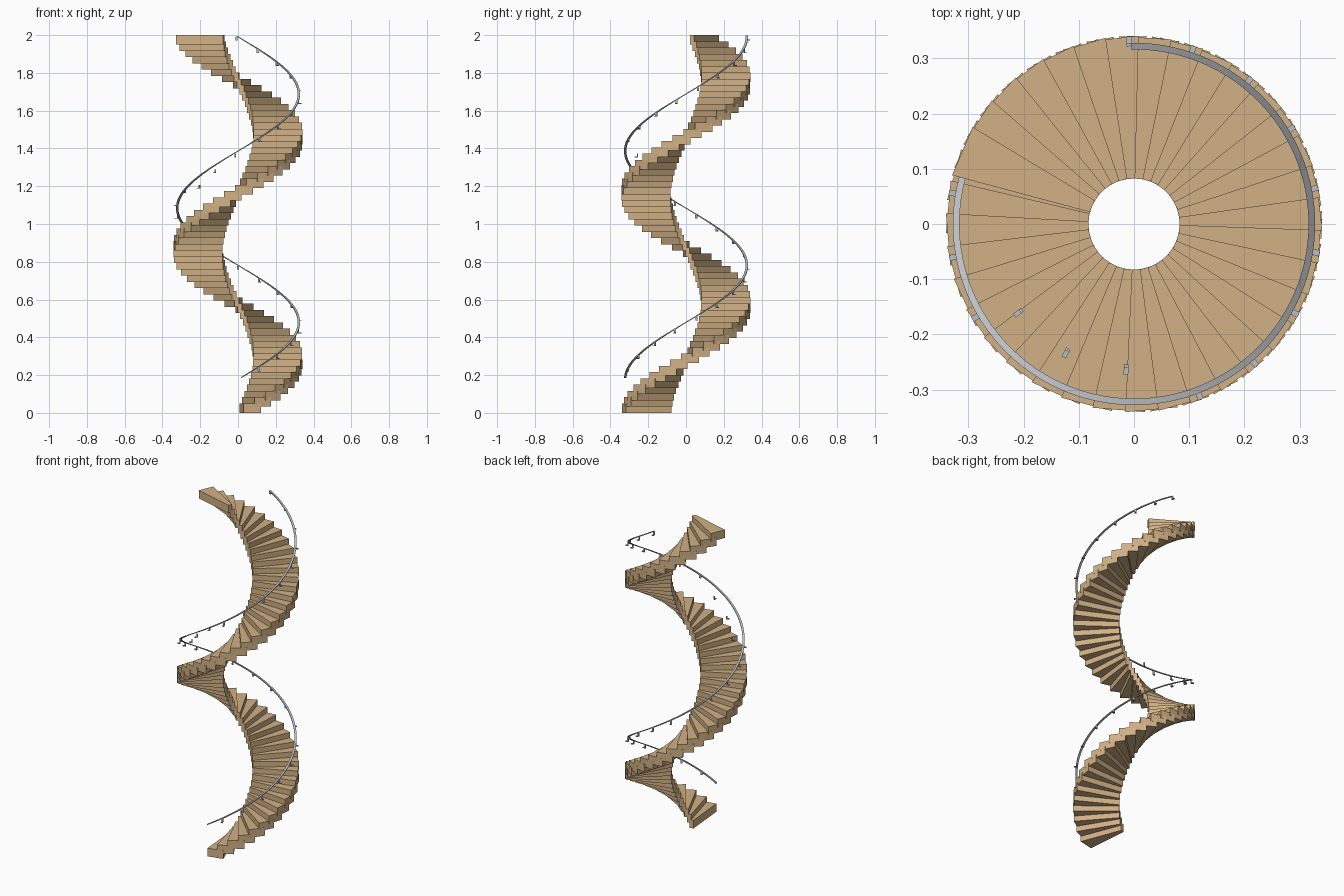
import bpy, bmesh, math
from mathutils import Vector

if "Cube" in bpy.data.objects:
    bpy.data.objects.remove(bpy.data.objects["Cube"])

def material(name, rgb):
    m = bpy.data.materials.new(name)
    m.diffuse_color = (*rgb, 1)
    m.use_nodes = True
    m.node_tree.nodes["Principled BSDF"].inputs["Base Color"].default_value = m.diffuse_color
    return m

wood = material("tan wood", (0.64, 0.44, 0.235))
metal = material("grey metal", (0.50, 0.52, 0.55))

def polar(r, deg, z):
    a = math.radians(deg)
    return Vector((r * math.cos(a), r * math.sin(a), z))

def make_object(name, bm, mat):
    bmesh.ops.recalc_face_normals(bm, faces=bm.faces)
    me = bpy.data.meshes.new(name)
    bm.to_mesh(me)
    bm.free()
    me.materials.append(mat)
    ob = bpy.data.objects.new(name, me)
    bpy.context.collection.objects.link(ob)
    return ob

def wedge(bm, r0, r1, a0, a1, z0, z1):
    """Straight-sided block between two radii, angles and heights."""
    plan = [(r0, a0), (r1, a0), (r1, a1), (r0, a1)]
    lo = [bm.verts.new(polar(r, a, z0)) for r, a in plan]
    hi = [bm.verts.new(polar(r, a, z1)) for r, a in plan]
    bm.faces.new(lo[::-1])
    bm.faces.new(hi)
    for i in range(4):
        j = (i + 1) % 4
        bm.faces.new((lo[i], lo[j], hi[j], hi[i]))

# Steps: overlapping wedges climbing counter-clockwise
STEPS, START, WIDTH, THICK = 60, -85.0, 16.0, 0.05
TURN = (594.0) / (STEPS - 1)
RISE = (2.0 - THICK) / (STEPS - 1)
bm = bmesh.new()
for k in range(STEPS):
    a = START + k * TURN
    wedge(bm, 0.083, 0.341, a, a + WIDTH, k * RISE, k * RISE + THICK)
make_object("stair_steps", bm, wood)

# Handrail: flat ribbon following a helix
RAIL_A0, RAIL_A1, RAIL_Z0, RAIL_Z1 = -87.0, 451.0, 0.19, 1.997

def rail_z(deg):
    return RAIL_Z0 + (RAIL_Z1 - RAIL_Z0) * (deg - RAIL_A0) / (RAIL_A1 - RAIL_A0)

bm = bmesh.new()
rings = []
N = 160
for i in range(N + 1):
    a = RAIL_A0 + (RAIL_A1 - RAIL_A0) * i / N
    z = rail_z(a)
    rings.append([bm.verts.new(polar(r, a, z + dz)) for r, dz in
                  ((0.316, -0.006), (0.328, -0.006), (0.328, 0), (0.316, 0))])
for p, q in zip(rings, rings[1:]):
    for i in range(4):
        j = (i + 1) % 4
        bm.faces.new((p[i], p[j], q[j], q[i]))
bm.faces.new(rings[0][::-1])
bm.faces.new(rings[-1])
rail = make_object("handrail", bm, metal)
for p in rail.data.polygons:
    p.use_smooth = True
rail.data.set_sharp_from_angle(angle=math.radians(30))

# Brackets: small L shapes under the rail; three sit further inward
bm = bmesh.new()
for k in range(27):
    a = -70.6 + 20.08 * k
    r, z = 0.322, rail_z(a) - 0.006
    if 15 <= k <= 17:
        a, r = 217.5 + 24.7 * (k - 15), 0.255
        z = rail_z(a) - 0.006
    wedge(bm, r, r + 0.005, a - 0.9, a + 0.9, z - 0.016, z)
    wedge(bm, r, r + 0.018, a - 0.9, a + 0.9, z - 0.02, z - 0.016)
make_object("rail_brackets", bm, metal)
